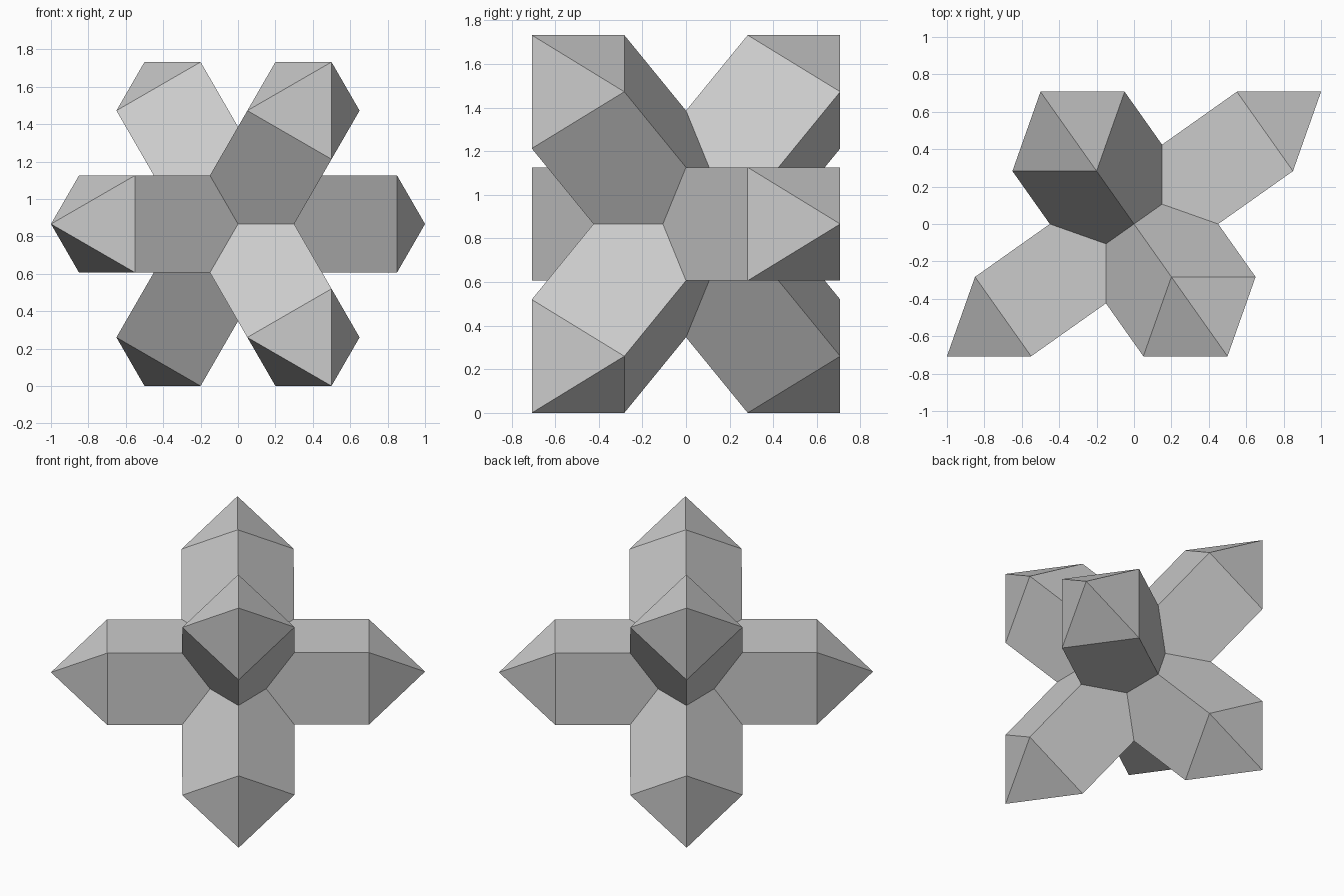
import bpy, bmesh, math
from mathutils import Vector

if "Cube" in bpy.data.objects:
    bpy.data.objects.remove(bpy.data.objects["Cube"], do_unlink=True)

REACH = math.sqrt(1.5)        # centre to arm tip
R = 0.3 * REACH               # half diagonal of the square arm
CENTRE = Vector((0, 0, math.sqrt(0.75)))

# One flat grey
grey = bpy.data.materials.new("grey")
grey.use_nodes = True
grey.diffuse_color = (0.6, 0.6, 0.6, 1)
grey.node_tree.nodes["Principled BSDF"].inputs["Base Color"].default_value = (0.6, 0.6, 0.6, 1)

# Three perpendicular axes whose shared diagonal points to the front
axes = []
for degrees in (180, 60, -60):
    a = math.radians(degrees)
    flat = math.sqrt(2 / 3)
    axes.append(Vector((flat * math.cos(a), -math.sqrt(1 / 3), flat * math.sin(a))))

bm = bmesh.new()


def add_face(points):
    bm.faces.new([bm.verts.new(CENTRE + p) for p in points])


def add_arm_side(u, v, w):
    """One side of the arm along u, between its edges at v and w, and its tip face."""
    end_v, end_w = u * (REACH - R) + v * R, u * (REACH - R) + w * R
    # Side panel, mitred where it meets the neighbouring arms
    add_face([end_v, end_w, (u + w) * R, (u + v + w) * R / 2, (u + v) * R])
    # Pyramid tip
    add_face([end_v, end_w, u * REACH])


# Six arms, four sides each
for i in range(3):
    for su in (1, -1):
        for sv in (1, -1):
            for sw in (1, -1):
                add_arm_side(axes[i] * su, axes[(i + 1) % 3] * sv, axes[(i + 2) % 3] * sw)

bmesh.ops.remove_doubles(bm, verts=bm.verts, dist=0.0001)
bmesh.ops.recalc_face_normals(bm, faces=bm.faces)

mesh = bpy.data.meshes.new("six_armed_cross")
bm.to_mesh(mesh)
bm.free()
mesh.materials.append(grey)
cross = bpy.data.objects.new("six_armed_cross", mesh)
bpy.context.collection.objects.link(cross)
